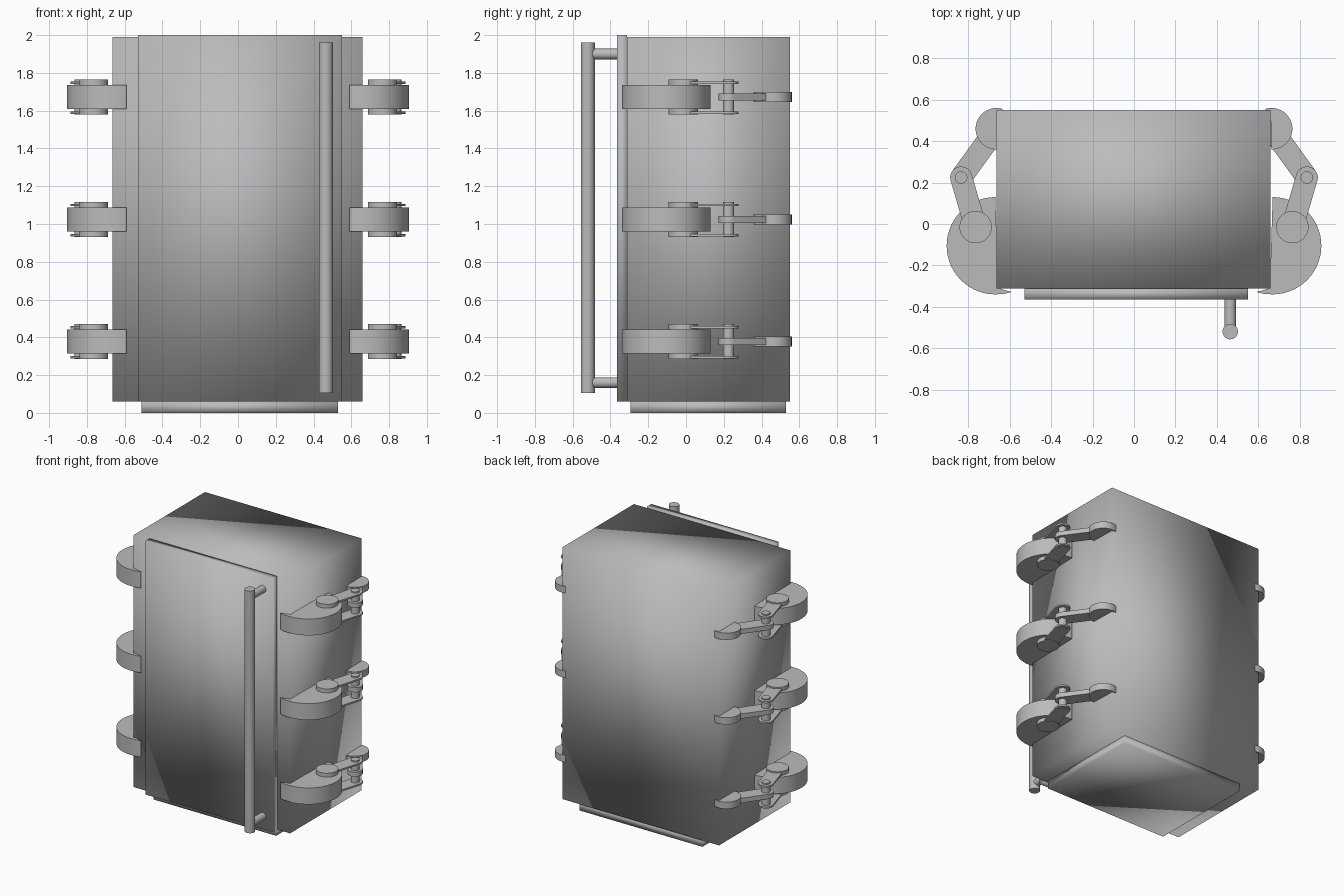
import bpy, bmesh
from math import pi, cos, sin, atan2, hypot, radians

cube = bpy.data.objects.get("Cube")
if cube:
    bpy.data.objects.remove(cube, do_unlink=True)

grey = bpy.data.materials.new("metal grey")
grey.use_nodes = True
COLOR = (0.5, 0.5, 0.5, 1)
grey.diffuse_color = COLOR
grey.node_tree.nodes["Principled BSDF"].inputs["Base Color"].default_value = COLOR


def finish(name, bm, smooth_all=False):
    """Turn a bmesh into a shaded object."""
    bmesh.ops.recalc_face_normals(bm, faces=bm.faces)
    mesh = bpy.data.meshes.new(name)
    bm.to_mesh(mesh)
    bm.free()
    mesh.materials.append(grey)
    obj = bpy.data.objects.new(name, mesh)
    bpy.context.collection.objects.link(obj)
    bpy.ops.object.select_all(action='DESELECT')
    obj.select_set(True)
    bpy.context.view_layer.objects.active = obj
    if smooth_all:
        bpy.ops.object.shade_smooth()
    else:
        bpy.ops.object.shade_smooth_by_angle(angle=radians(40))
    return obj


def box(name, x, y, z):
    """Soft-shaded box from its ranges on each axis."""
    bm = bmesh.new()
    bmesh.ops.create_cube(bm, size=1)
    for v in bm.verts:
        v.co = [r[0] if c < 0 else r[1] for c, r in zip(v.co, (x, y, z))]
    return finish(name, bm, smooth_all=True)


def prism(name, outline, z0, z1):
    """Extrude a flat outline between two heights."""
    bm = bmesh.new()
    face = bm.faces.new([bm.verts.new((x, y, z0)) for x, y in outline])
    top = bmesh.ops.extrude_face_region(bm, geom=[face])["geom"]
    for v in top:
        if isinstance(v, bmesh.types.BMVert):
            v.co.z = z1
    return finish(name, bm)


def arc(cx, cy, r, start, end, n):
    return [(cx + r * cos(start + (end - start) * i / n),
             cy + r * sin(start + (end - start) * i / n)) for i in range(n + 1)]


def disc(cx, cy, r):
    return arc(cx, cy, r, 0, 2 * pi, 32)[:-1]


def capsule(a, b, r):
    """Link outline with rounded ends, from a to b."""
    d = atan2(b[1] - a[1], b[0] - a[0])
    return arc(*b, r, d - pi / 2, d + pi / 2, 10) + arc(*a, r, d + pi / 2, d + 3 * pi / 2, 10)


def claw(cx, cy, r, flip):
    """Half disc with a hooked tip that wraps round the body corner."""
    pts = arc(0, 0, 1, pi / 2, -pi / 2, 28)
    pts += [(-0.18, -0.99), (-0.34, -0.95), (-0.22, -0.92), (-0.06, -0.87)]
    return [(cx + r * x, cy + flip * r * y) for x, y in pts]


# Cabinet, door and plinth
box("cabinet", (-0.665, 0.66), (-0.312, 0.55), (0.06, 1.99))
box("door", (-0.53, 0.55), (-0.365, -0.312), (0.06, 2.0))
box("plinth", (-0.51, 0.53), (-0.295, 0.53), (0, 0.06))

# Door handle: long bar on two short mounts
HX, HY = 0.465, -0.52
prism("handle_bar", disc(HX, HY, 0.037), 0.105, 1.96)
for label, z in (("lower", 0.16), ("upper", 1.9)):
    mount = prism("handle_mount_" + label, disc(0, 0, 0.028), 0, 0.17)
    mount.rotation_euler.x = pi / 2
    mount.location = (HX, -0.35, z)

# Jointed arms: outline, lower and upper height about the arm's centre
SHOULDER, ELBOW, HAND = (0.765, -0.015), (0.835, 0.225), (0.665, 0.46)
LINK = capsule(SHOULDER, ELBOW, 0.053)
ARM_PARTS = {
    "shoulder_claw": (claw(0.67, -0.105, 0.235, 1), -0.063, 0.063),
    "shoulder_joint": (disc(*SHOULDER, 0.078), -0.093, 0.093),
    "upper_link": (LINK, 0.07, 0.083),
    "lower_link": (LINK, -0.09, -0.077),
    "elbow_pin": (disc(*ELBOW, 0.03), -0.093, 0.093),
    "forearm": (capsule(ELBOW, HAND, 0.053), -0.018, 0.018),
    "hand_claw": (claw(*HAND, 0.1, -1), -0.026, 0.026),
}
for row, z in (("bottom", 0.378), ("middle", 1.024), ("top", 1.672)):
    for side, s in (("left", 1), ("right", -1)):
        for part, (outline, low, high) in ARM_PARTS.items():
            mirrored = [(s * x, y) for x, y in outline]
            prism(f"{part}_{row}_{side}", mirrored, z + low, z + high)
